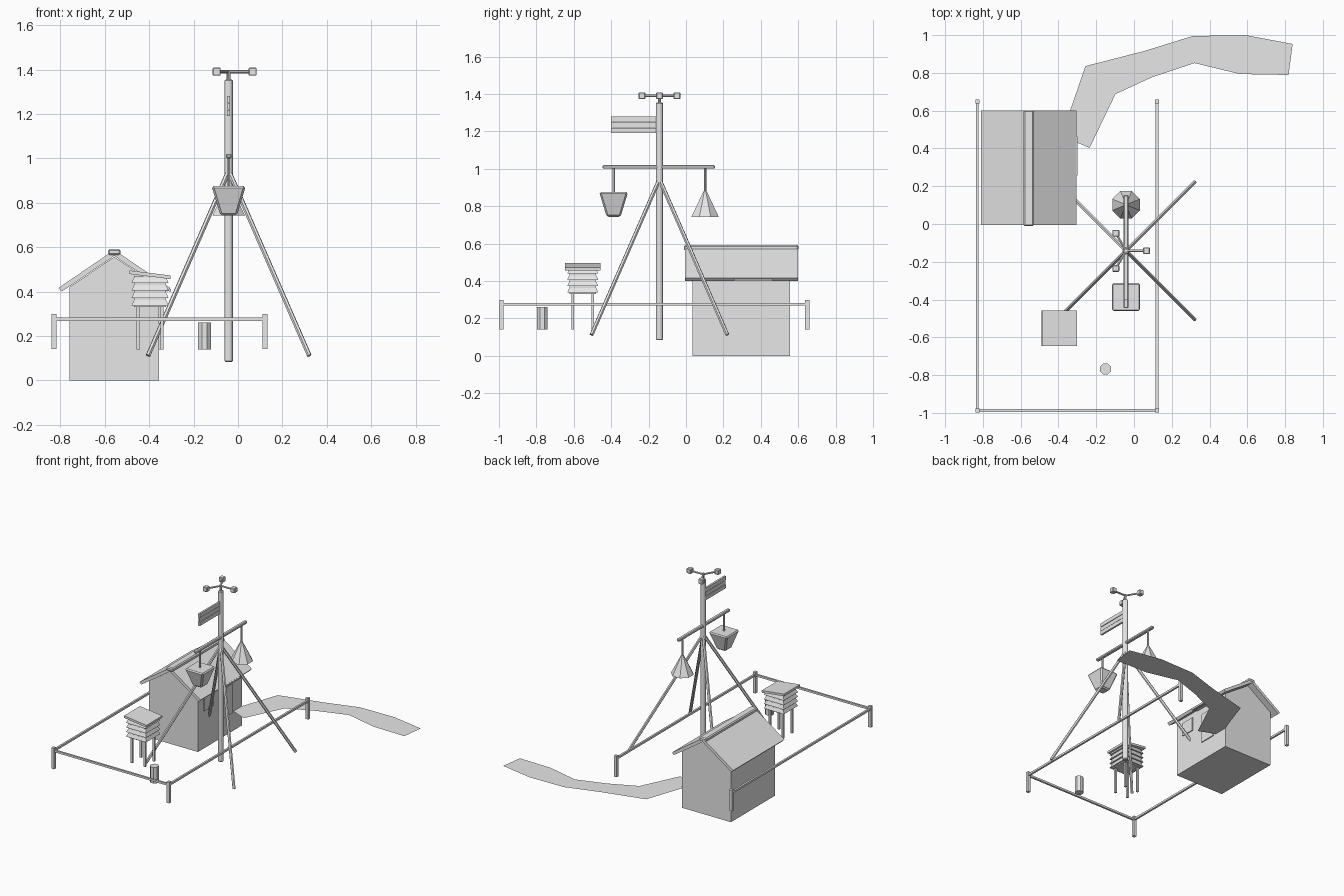
import bpy
import bmesh
from math import cos, sin, pi, radians
from mathutils import Vector, Matrix

cube = bpy.data.objects.get("Cube")
if cube:
    bpy.data.objects.remove(cube)

GREY = (0.8, 0.8, 0.8, 1)
mat = bpy.data.materials.new("plain grey")
mat.use_nodes = True
mat.diffuse_color = GREY
mat.node_tree.nodes["Principled BSDF"].inputs["Base Color"].default_value = GREY


def finish(name, bm, bevel=0):
    bmesh.ops.recalc_face_normals(bm, faces=bm.faces)
    mesh = bpy.data.meshes.new(name)
    bm.to_mesh(mesh)
    bm.free()
    mesh.materials.append(mat)
    obj = bpy.data.objects.new(name, mesh)
    bpy.context.scene.collection.objects.link(obj)
    if bevel:
        mod = obj.modifiers.new("bevel", 'BEVEL')
        mod.width, mod.segments = bevel, 1
    return obj


def box(name, center, size, bevel=0, tilt=0):
    bm = bmesh.new()
    m = (Matrix.Translation(center) @ Matrix.Rotation(tilt, 4, 'Y')
         @ Matrix.Diagonal((*size, 1)))
    bmesh.ops.create_cube(bm, size=1, matrix=m)
    return finish(name, bm, bevel)


def rod(name, a, b, r1, r2=None, sides=8, spin=0, bevel=0):
    """Cylinder or frustum running from a to b."""
    a, b = Vector(a), Vector(b)
    d = b - a
    m = (Matrix.Translation((a + b) / 2)
         @ d.to_track_quat('Z', 'Y').to_matrix().to_4x4()
         @ Matrix.Rotation(spin, 4, 'Z'))
    bm = bmesh.new()
    bmesh.ops.create_cone(bm, cap_ends=True, segments=sides, radius1=r1,
                          radius2=r1 if r2 is None else r2,
                          depth=d.length, matrix=m)
    return finish(name, bm, bevel)


def prism(name, profile, y0, y1):
    """Extrude an x-z outline along y."""
    bm = bmesh.new()
    face = bm.faces.new([bm.verts.new((x, y0, z)) for x, z in profile])
    ext = bmesh.ops.extrude_face_region(bm, geom=[face])
    moved = [v for v in ext["geom"] if isinstance(v, bmesh.types.BMVert)]
    bmesh.ops.translate(bm, verts=moved, vec=(0, y1 - y0, 0))
    return finish(name, bm)


ROOT2 = 2 ** 0.5
GROUND = 0.14

# Hut: gabled walls, two roof slabs, ridge cap
HX, HY = -0.557, 0.295
prism("hut_walls", [(HX - 0.202, 0), (HX + 0.202, 0), (HX + 0.202, 0.42),
                    (HX, 0.557), (HX - 0.202, 0.42)], HY - 0.26, HY + 0.26)
for side, s in (("right", -1), ("left", 1)):
    prism(side + "_roof_slab",
          [(HX, 0.588), (HX, 0.561), (HX + s * 0.237, 0.4),
           (HX + s * 0.252, 0.416)], HY - 0.3, HY + 0.305)
box("ridge_cap", (HX, HY, 0.578), (0.055, 0.613, 0.028), 0.007)

# Door, window and small awning on the hut's side
WALL = HX + 0.202
box("door", (WALL + 0.003, 0.369, 0.25), (0.008, 0.123, 0.22))
box("window", (WALL + 0.003, 0.155, 0.33), (0.008, 0.107, 0.1))
box("door_awning", (WALL + 0.024, 0.36, 0.412), (0.06, 0.205, 0.012),
    tilt=radians(12))

# Path: a flat ribbon from the door
edges = [((-0.385, 0.465), (-0.235, 0.403)), ((-0.257, 0.836), (-0.098, 0.688)),
         ((0.055, 0.916), (0.098, 0.778)), ((0.31, 0.995), (0.32, 0.852)),
         ((0.59, 1.0), (0.56, 0.794)), ((0.84, 0.953), (0.818, 0.789))]
bm = bmesh.new()
rows = [[bm.verts.new((x, y, GROUND + 0.004)) for x, y in pair] for pair in edges]
for p, q in zip(rows, rows[1:]):
    bm.faces.new((p[0], p[1], q[1], q[0]))
path = finish("path", bm)
if path.data.polygons[0].normal.z < 0:
    path.data.flip_normals()

# Fence: four posts and three rails
FX0, FX1, FY0, FY1 = -0.829, 0.122, -0.987, 0.648
for x in (FX0, FX1):
    for y in (FY0, FY1):
        box("fence_post", (x, y, 0.22), (0.022, 0.022, 0.157))
    box("side_rail", (x, (FY0 + FY1) / 2, 0.275), (0.014, FY1 - FY0, 0.015))
box("front_rail", ((FX0 + FX1) / 2, FY0, 0.275), (FX1 - FX0, 0.014, 0.015))

# Mast with four braces
MX, MY = -0.042, -0.142
rod("mast", (MX, MY, 0.083), (MX, MY, 1.355), 0.02, spin=pi / 8, bevel=0.005)
for sx in (-1, 1):
    for sy in (-1, 1):
        rod("brace", (MX, MY, 0.945),
            (MX + sx * 0.363, MY + sy * 0.363, 0.112), 0.011, sides=6)

# Cross arm with a hanging bucket in front and a cone behind
box("cross_arm", (MX, MY - 0.004, 1.01), (0.026, 0.6, 0.02), 0.005)
BY, CY = -0.387, 0.102
for y in (BY, CY):
    rod("hanger", (MX, y, 0.865), (MX, y, 1.005), 0.007, sides=6)
rod("square_bucket", (MX, BY, 0.743), (MX, BY, 0.875), 0.037 * ROOT2,
    0.077 * ROOT2, sides=4, spin=pi / 4, bevel=0.009)
rod("hanging_cone", (MX, CY, 0.743), (MX, CY, 0.88), 0.079, 0.009, spin=pi / 8)

# Vane of three planks
for i in range(3):
    box("vane_plank", (MX, MY - 0.138, 1.204 + i * 0.031),
        (0.014 if i != 1 else 0.011, 0.24, 0.028))

# Spinner with three cups
TOP = 1.39
rod("spindle", (MX, MY, 1.35), (MX, MY, TOP + 0.008), 0.009)
for i in range(3):
    a = i * 2 * pi / 3
    tip = (MX + 0.108 * cos(a), MY + 0.108 * sin(a), TOP)
    rod("spinner_arm", (MX, MY, TOP), tip, 0.007, sides=6)
    box("spinner_cup", tip, (0.036, 0.036, 0.036), 0.004)

# Louvred instrument box on four legs
IX, IY = -0.396, -0.552
box("louvre_box", (IX, IY, 0.4), (0.143, 0.143, 0.14))
for i in range(4):
    z = 0.338 + i * 0.034
    rod("louvre", (IX, IY, z), (IX, IY, z + 0.024), 0.083 * ROOT2,
        0.072 * ROOT2, sides=4, spin=pi / 4)
box("louvre_box_roof", (IX, IY, 0.476), (0.186, 0.188, 0.016), tilt=radians(7))
for sx in (-1, 1):
    for sy in (-1, 1):
        box("louvre_box_leg", (IX + sx * 0.053, IY + sy * 0.053, 0.24),
            (0.014, 0.014, 0.2))

# Rain gauge
rod("rain_gauge", (-0.151, -0.768, GROUND), (-0.151, -0.768, 0.26), 0.031,
    spin=pi / 8)
